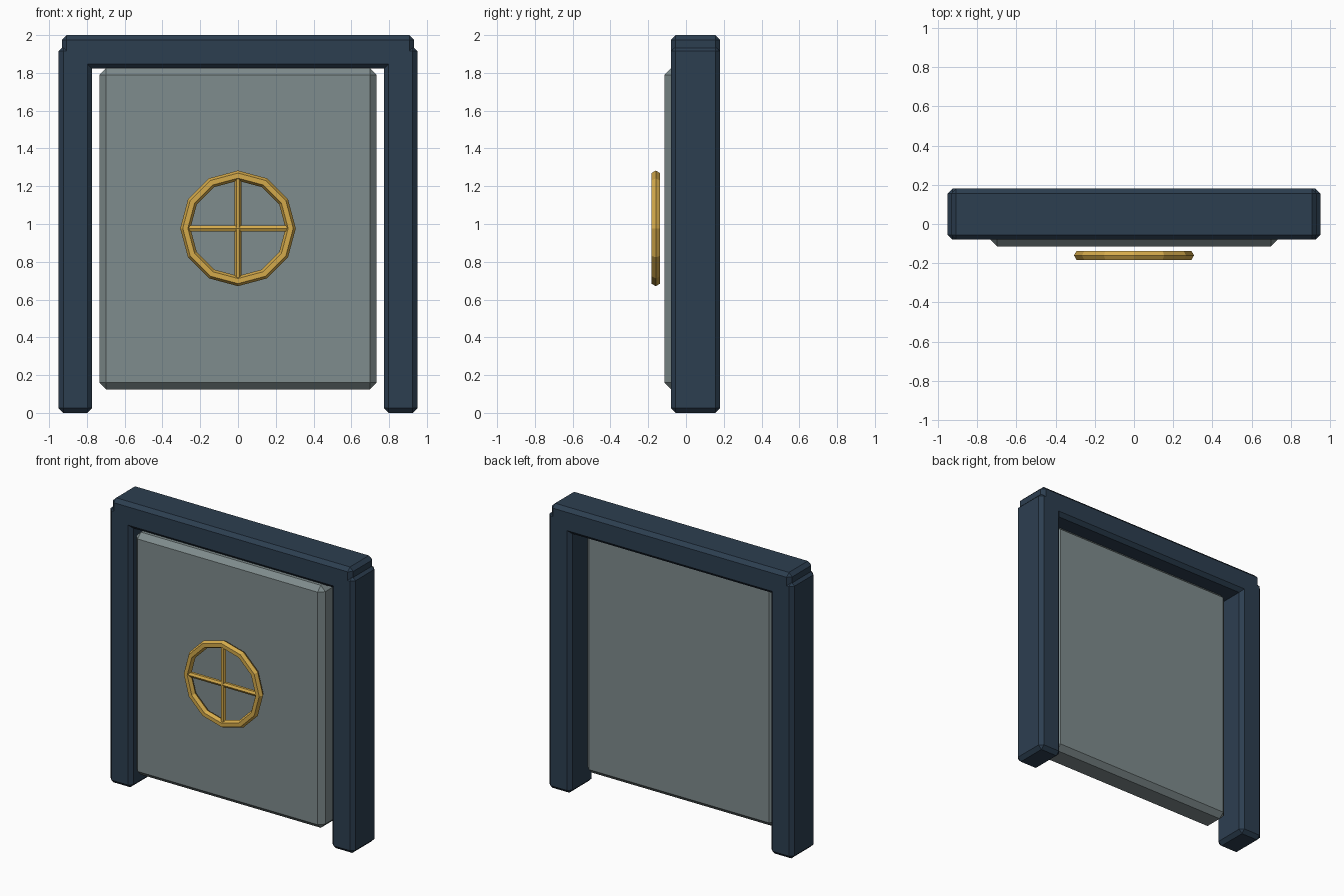
import bpy
import math

if "Cube" in bpy.data.objects:
    bpy.data.objects.remove(bpy.data.objects["Cube"])


def material(name, rgb):
    """Flat colour given as 0-255 sRGB."""
    lin = [(c / 255 / 12.92) if c < 11 else ((c / 255 + 0.055) / 1.055) ** 2.4 for c in rgb]
    mat = bpy.data.materials.new(name)
    mat.diffuse_color = (*lin, 1)
    mat.use_nodes = True
    mat.node_tree.nodes["Principled BSDF"].inputs["Base Color"].default_value = mat.diffuse_color
    return mat


NAVY = material("navy_frame", (44, 62, 80))
GREY = material("grey_panel", (127, 140, 141))
GOLD = material("gold_wheel", (212, 170, 75))


def box(name, lo, hi, chamfer, mat):
    """Chamfered block between two corners."""
    bpy.ops.mesh.primitive_cube_add(size=1, location=[(a + b) / 2 for a, b in zip(lo, hi)])
    ob = bpy.context.object
    ob.name = name
    ob.scale = [b - a for a, b in zip(lo, hi)]
    bpy.ops.object.transform_apply(location=False, rotation=False, scale=True)
    bevel = ob.modifiers.new("chamfer", 'BEVEL')
    bevel.width = chamfer
    bevel.segments = 1
    ob.data.materials.append(mat)
    return ob


# Door frame: two posts and a lintel
for side, x0, x1 in (("left", -0.95, -0.772), ("right", 0.772, 0.95)):
    box(side + "_post", (x0, -0.08, 0), (x1, 0.18, 1.94), 0.025, NAVY)
box("lintel", (-0.932, -0.08, 1.822), (0.932, 0.18, 2.0), 0.025, NAVY)

# Door slab
box("door_panel", (-0.733, -0.115, 0.125), (0.733, 0.08, 1.825), 0.035, GREY)

# Hand wheel: twelve-sided ring with two crossing spokes
centre = (0, -0.16, 0.977)
bpy.ops.mesh.primitive_torus_add(major_segments=12, minor_segments=6, major_radius=0.279,
                                 minor_radius=0.027, location=centre,
                                 rotation=(math.pi / 2, 0, 0))
ring = bpy.context.object
ring.name = "wheel_ring"
ring.data.materials.append(GOLD)

for name, rot in (("vertical_spoke", (0, 0, math.pi / 2)),
                  ("horizontal_spoke", (0, math.pi / 2, 0))):
    bpy.ops.mesh.primitive_cylinder_add(vertices=6, radius=0.018, depth=0.54,
                                        location=centre, rotation=rot)
    spoke = bpy.context.object
    spoke.name = name
    spoke.data.materials.append(GOLD)
